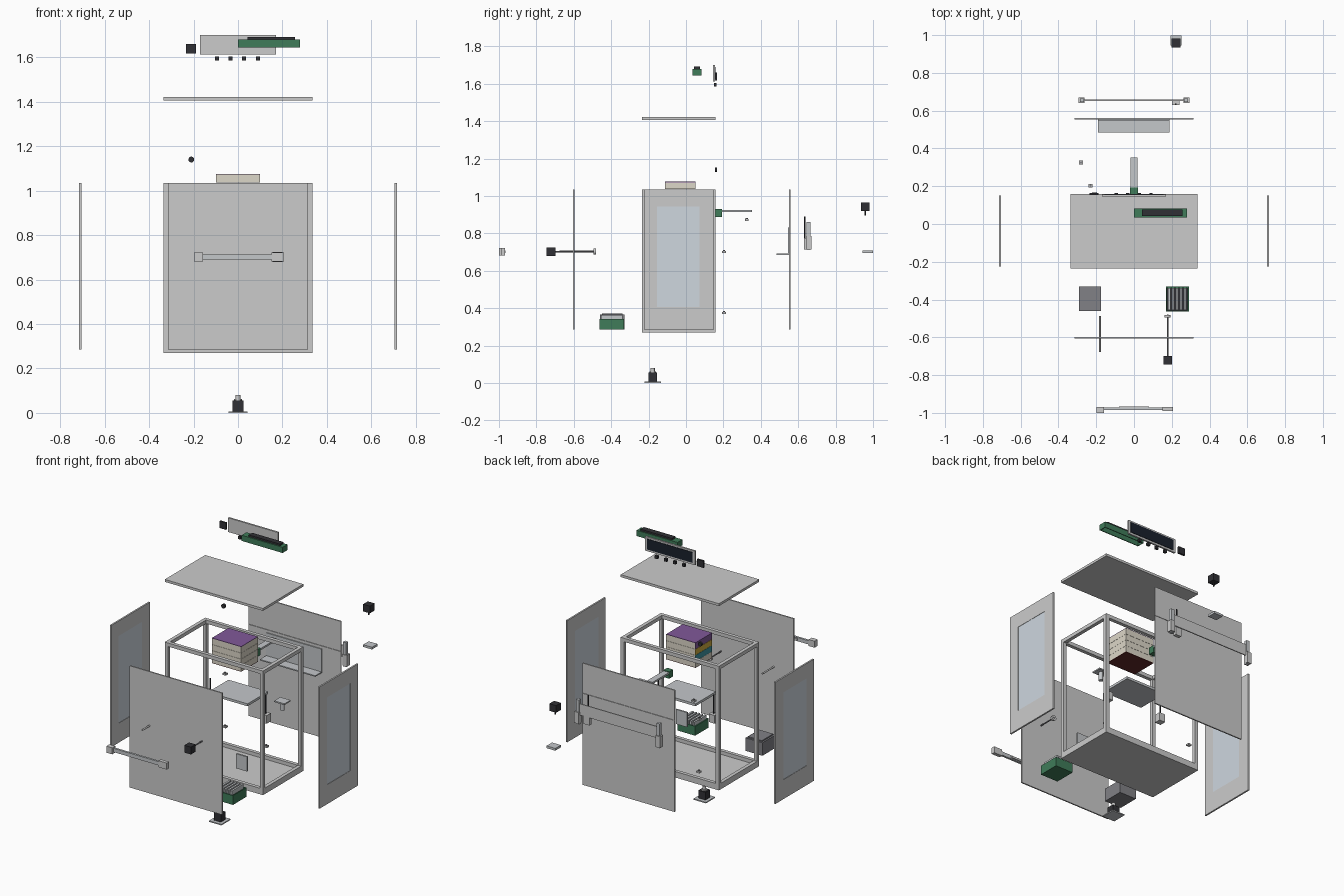
import bpy
from math import radians, pi

mats = {}
COLORS = dict(green=(0.05, 0.2, 0.1, 1), dark=(0.03, 0.03, 0.035, 1), navy=(0.01, 0.015, 0.025, 1),
              glass=(0.62, 0.68, 0.74, 1), beige=(0.72, 0.68, 0.58, 1), purple=(0.22, 0.1, 0.32, 1),
              yellow=(0.6, 0.4, 0.05, 1), teal=(0.05, 0.3, 0.36, 1), red=(0.12, 0.02, 0.02, 1),
              light=(0.55, 0.57, 0.59, 1), steel=(0.22, 0.22, 0.24, 1))


def finish(o, name, color):
    o.name = name
    if color:
        if color not in mats:
            mats[color] = bpy.data.materials.new(color)
            mats[color].diffuse_color = COLORS[color]
        o.data.materials.append(mats[color])
    return o


def box(name, x, y, z, color=None):
    """Box from (min, max) ranges."""
    c = [(r[0] + r[1]) / 2 for r in (x, y, z)]
    bpy.ops.mesh.primitive_cube_add(size=1, location=c)
    o = bpy.context.object
    o.scale = [r[1] - r[0] for r in (x, y, z)]
    bpy.ops.object.transform_apply(location=False, rotation=False, scale=True)
    return finish(o, name, color)


def around(name, c, size, color=None):
    return box(name, *[(c[i] - size[i] / 2, c[i] + size[i] / 2) for i in range(3)], color)


def rod(name, c, r, length, axis='z', color=None):
    rot = {'x': (0, pi / 2, 0), 'y': (pi / 2, 0, 0), 'z': (0, 0, 0)}[axis]
    bpy.ops.mesh.primitive_cylinder_add(vertices=24, radius=r, depth=length, location=c, rotation=rot)
    o = bpy.context.object
    bpy.ops.object.shade_smooth_by_angle(angle=radians(35))
    return finish(o, name, color)


W, YF, YB = 0.335, -0.235, 0.158   # cabinet half width, front, back
Z0, Z1, T = 0.285, 1.035, 0.022    # cabinet floor, top, bar thickness

# Cabinet frame: posts and rails
for s in (-1, 1):
    xs = sorted((s * W, s * (W - T)))
    for y in (YF, YB - T):
        box("frame_post", xs, (y, y + T), (Z0, Z1))
    for z in (Z0, Z1 - T):
        box("frame_side_rail", xs, (YF + T, YB - T), (z, z + T))
for y in (YF, YB - T):
    for z in (Z0, Z1 - T):
        box("frame_cross_rail", (-W + T, W - T), (y, y + T), (z, z + T))

# Floor and lifted lid
box("floor_plate", (-W, W), (YF, YB), (0.27, Z0))
box("lid_plate", (-W, W), (YF, YB), (1.406, 1.421))

# Side panels with windows
for s in (-1, 1):
    xs = sorted((s * 0.705, s * 0.715))
    box("side_panel_front_stile", xs, (-0.225, -0.155), (Z0, Z1))
    box("side_panel_back_stile", xs, (0.073, 0.15), (Z0, Z1))
    box("side_panel_bottom", xs, (-0.155, 0.073), (Z0, 0.405))
    box("side_panel_top", xs, (-0.155, 0.073), (0.943, Z1))
    box("side_window", sorted((s * 0.707, s * 0.713)), (-0.155, 0.073), (0.405, 0.943), 'glass')

# Front panel, motor, lead screw and guide rod
box("front_panel", (-0.315, 0.315), (-0.605, -0.597), (Z0, Z1))
around("front_motor", (0.178, -0.722, 0.702), (0.045, 0.046, 0.045), 'dark')
rod("front_screw", (0.178, -0.59, 0.702), 0.004, 0.22, 'y', 'steel')
rod("front_screw_nut", (0.178, -0.488, 0.702), 0.016, 0.012, 'y')
rod("front_guide_rod", (-0.18, -0.582, 0.702), 0.005, 0.19, 'y')

# Front push bar with end blocks
box("push_bar", (-0.165, 0.16), (-0.985, -0.972), (0.69, 0.713), 'light')
box("push_bar_left_block", (-0.198, -0.158), (-1.0, -0.97), (0.682, 0.722))
box("push_bar_right_block", (0.15, 0.207), (-0.99, -0.968), (0.682, 0.722))
around("push_bar_ridge", (0, -0.969, 0.702), (0.16, 0.006, 0.012))

# Back panel in two leaves with an inner shelf
box("back_panel_lower", (-0.315, 0.315), (0.552, 0.56), (Z0, 0.849))
box("back_panel_upper", (-0.315, 0.315), (0.552, 0.56), (0.851, Z1))
box("back_shelf", (-0.19, 0.187), (0.485, 0.552), (0.685, 0.692), 'light')
box("back_shelf_upright", (-0.19, 0.187), (0.546, 0.552), (0.692, 0.832), 'light')

# Back sliding door with side guides, screw, motor and end cap
box("slide_door", (-0.265, 0.265), (0.652, 0.658), (0.765, 0.835))
for s in (-1, 1):
    around("slide_guide", (s * 0.275, 0.655, 0.785), (0.022, 0.02, 0.15), 'light')
    around("slide_carriage", (s * 0.278, 0.656, 0.75), (0.03, 0.03, 0.07))
rod("slide_screw", (0.222, 0.635, 0.815), 0.004, 0.15, 'z', 'dark')
around("slide_nut_block", (0.222, 0.641, 0.745), (0.04, 0.022, 0.06))
around("slide_motor", (0.222, 0.958, 0.942), (0.046, 0.046, 0.044), 'dark')
rod("slide_motor_shaft", (0.222, 0.958, 0.909), 0.004, 0.026, 'z', 'dark')
around("slide_screw_cap", (0.222, 0.972, 0.702), (0.06, 0.054, 0.014), 'light')

# Display, buttons and side key on the lifted layer
box("display_case", (-0.17, 0.17), (0.145, 0.156), (1.613, 1.7))
box("display_screen", (-0.155, 0.155), (0.156, 0.159), (1.625, 1.69), 'navy')
for x in (-0.095, -0.034, 0.027, 0.09):
    around("button", (x, 0.156, 1.595), (0.018, 0.015, 0.018), 'dark')
around("speaker", (-0.212, 0.159, 1.638), (0.046, 0.012, 0.042), 'dark')
rod("rotary_knob", (-0.21, 0.16, 1.14), 0.013, 0.012, 'y', 'dark')

# Open-bottomed green cover with dark board on top
box("cover_top", (0, 0.28), (0.035, 0.082), (1.674, 1.68), 'green')
for y in (0.035, 0.077):
    box("cover_long_wall", (0, 0.28), (y, y + 0.005), (1.645, 1.674), 'green')
for x in (0, 0.275):
    box("cover_end_wall", (x, x + 0.005), (0.04, 0.077), (1.645, 1.674), 'green')
box("cover_board", (0.043, 0.257), (0.042, 0.076), (1.68, 1.691), 'dark')

# Stacked block with coloured faces
box("stack_base", (-0.1, 0.1), (-0.112, 0.05), (0.921, 0.924), 'red')
for i, c in enumerate(('beige', 'teal', 'yellow', 'purple')):
    z = 0.924 + i * 0.0375
    box("stack_layer", (-0.098, 0.1), (-0.112, 0.05), (z, z + 0.0365), 'beige')
    box("stack_side_face", (-0.1, -0.098), (-0.112, 0.05), (z, z + 0.0365), c)
box("stack_top", (-0.1, 0.1), (-0.112, 0.05), (1.073, 1.076), 'purple')

# Green bracket with projecting arm
box("arm_bracket", (-0.02, 0.02), (0.155, 0.192), (0.887, 0.93), 'green')
box("arm_bar", (-0.019, 0.019), (0.192, 0.353), (0.915, 0.926), 'light')

# Inner platform with lift guides underneath
box("platform", (-0.135, 0.135), (-0.1, 0.1), (0.713, 0.728), 'light')
for s in (-1, 1):
    rod("lift_screw", (s * 0.19, 0, 0.68), 0.004, 0.16, 'z', 'dark')
    around("lift_motor", (s * 0.19, 0, 0.62), (0.04, 0.04, 0.05))
box("pump_plate", (0.24, 0.31), (0.01, 0.07), (0.725, 0.733), 'light')
rod("pump_body", (0.275, 0.04, 0.7), 0.013, 0.05, 'z', 'light')

# Upright divider and small sensors
box("divider_plate", (0.15, 0.225), (-0.232, -0.222), (0.385, 0.475), 'light')
for c in ((-0.23, 0.203, 0.7), (-0.23, 0.203, 0.375), (0.2, -0.01, 0.45), (-0.28, 0.325, 0.872)):
    around("sensor", c, (0.022, 0.02, 0.01))
    rod("sensor_cap", (c[0], c[1], c[2] + 0.004), 0.006, 0.012, 'z', 'steel')

# Power supply
box("power_supply", (-0.29, -0.175), (-0.46, -0.33), (Z0, 0.365), 'steel')
box("power_supply_lid", (-0.28, -0.185), (-0.45, -0.34), (0.365, 0.372), 'steel')

# Green tray with finned drivers
gx, gy = (0.17, 0.29), (-0.463, -0.332)
box("tray_floor", gx, gy, (Z0, 0.291), 'green')
for x in (gx[0], gx[1] - 0.006):
    box("tray_side", (x, x + 0.006), gy, (0.291, 0.342), 'green')
for y in (gy[0], gy[1] - 0.006):
    box("tray_end", (gx[0] + 0.006, gx[1] - 0.006), (y, y + 0.006), (0.291, 0.342), 'green')
for i in range(5):
    x = 0.18 + i * 0.021
    box("driver_fin", (x, x + 0.012), (-0.455, -0.34), (0.291, 0.363), 'light')
box("driver_board", (0.174, 0.282), (-0.457, -0.338), (0.325, 0.334), 'dark')

# Bottom turntable motor
box("base_flange", (-0.042, 0.042), (-0.222, -0.134), (0, 0.007), 'light')
around("base_motor", (0, -0.178, 0.031), (0.048, 0.046, 0.048), 'dark')
rod("base_coupling", (0, -0.178, 0.067), 0.011, 0.026, 'z')
rod("base_collar", (0, -0.178, 0.058), 0.017, 0.008, 'z')
